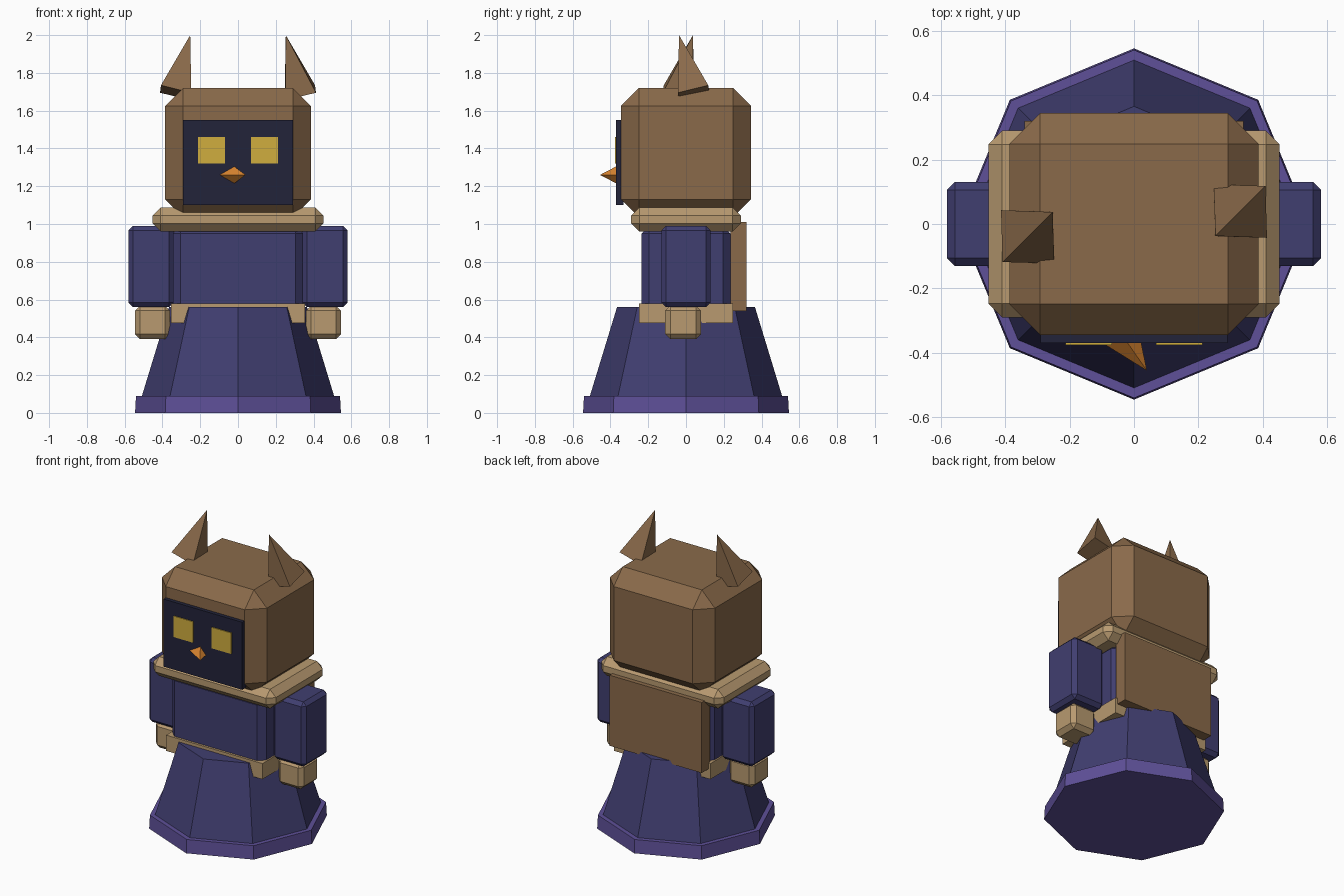
import bpy, bmesh
from math import pi, sqrt
from mathutils import Vector, Matrix

cube = bpy.data.objects.get("Cube")
if cube:
    bpy.data.objects.remove(cube, do_unlink=True)


def material(name, hexcode):
    srgb = [int(hexcode[i:i + 2], 16) / 255 for i in (0, 2, 4)]
    rgb = [c / 12.92 if c < 0.04045 else ((c + 0.055) / 1.055) ** 2.4 for c in srgb]
    m = bpy.data.materials.new(name)
    m.use_nodes = True
    m.diffuse_color = (*rgb, 1)
    bsdf = m.node_tree.nodes["Principled BSDF"]
    bsdf.inputs["Base Color"].default_value = (*rgb, 1)
    bsdf.inputs["Roughness"].default_value = 0.9
    return m


brown = material("feather brown", "8a6a4a")
navy = material("robe navy", "403e70")
purple = material("hem purple", "5e5098")
tan = material("trim tan", "b89a70")
dark = material("face dark", "22233a")
gold = material("eye gold", "d0ae3e")
orange = material("beak orange", "da8530")


def finish(name, bm, mat):
    bmesh.ops.recalc_face_normals(bm, faces=bm.faces)
    mesh = bpy.data.meshes.new(name)
    bm.to_mesh(mesh)
    bm.free()
    mesh.materials.append(mat)
    ob = bpy.data.objects.new(name, mesh)
    bpy.context.collection.objects.link(ob)
    return ob


def box(name, mat, xs, ys, zs, bevel=0):
    """Box between the given limits, with chamfered edges."""
    bm = bmesh.new()
    bmesh.ops.create_cube(bm, size=1)
    spans = (xs, ys, zs)
    for v in bm.verts:
        v.co = [(lo + hi) / 2 + c * (hi - lo) for c, (lo, hi) in zip(v.co, spans)]
    if bevel:
        bmesh.ops.bevel(bm, geom=bm.edges[:], offset=bevel, segments=1,
                        profile=0.5, affect='EDGES')
    return finish(name, bm, mat)


def frustum(name, mat, r1, r2, z1, z2):
    """Eight-sided tapered drum with a corner facing the front."""
    bm = bmesh.new()
    bmesh.ops.create_cone(bm, cap_ends=True, segments=8, radius1=r1, radius2=r2,
                          depth=z2 - z1,
                          matrix=Matrix.Translation((0, 0, (z1 + z2) / 2)))
    return finish(name, bm, mat)


def spike(name, mat, base, tip, radius):
    """Four-sided pyramid leaning from base to tip."""
    base, tip = Vector(base), Vector(tip)
    axis = tip - base
    a = axis.cross(Vector((0, 0, 1))).normalized() * radius
    b = axis.cross(a).normalized() * radius
    bm = bmesh.new()
    ring = [bm.verts.new(base + d) for d in (a, b, -a, -b)]
    top = bm.verts.new(tip)
    bm.faces.new(ring)
    for i in range(4):
        bm.faces.new((ring[i], ring[(i + 1) % 4], top))
    return finish(name, bm, mat)


# Robe
frustum("skirt", navy, 0.53, 0.365, 0.02, 0.56)
frustum("hem", purple, 0.545, 0.54, 0, 0.09)
box("belt", tan, (-0.355, 0.355), (-0.25, 0.25), (0.475, 0.58))
box("torso", navy, (-0.345, 0.345), (-0.235, 0.235), (0.52, 0.99), 0.04)
box("cape", brown, (-0.34, 0.34), (0.235, 0.32), (0.54, 1.01))
box("collar", tan, (-0.452, 0.452), (-0.29, 0.29), (0.96, 1.088), 0.043)

# Head and face
box("head", brown, (-0.387, 0.387), (-0.345, 0.345), (1.035, 1.72), 0.096)
box("face_plate", dark, (-0.29, 0.29), (-0.37, -0.33), (1.10, 1.55))
spike("beak", orange, (-0.045, -0.333, 1.26), (0.04, -0.455, 1.26), 0.064)

# Paired parts
for side, s in (("left", 1), ("right", -1)):
    def span(a, b):
        return tuple(sorted((a * s, b * s)))
    box(side + "_eye", gold, span(0.068, 0.213), (-0.376, -0.368), (1.32, 1.46))
    box(side + "_arm", navy, span(0.34, 0.58), (-0.13, 0.13), (0.56, 0.99), 0.024)
    box(side + "_hand", tan, span(0.36, 0.546), (-0.11, 0.08), (0.39, 0.568), 0.027)
    # The ears lean in opposite directions
    spike(side + "_ear", brown, (0.33 * s, 0.04 * s, 1.695),
          (0.253 * s, -0.037 * s, 2.0), 0.117)
